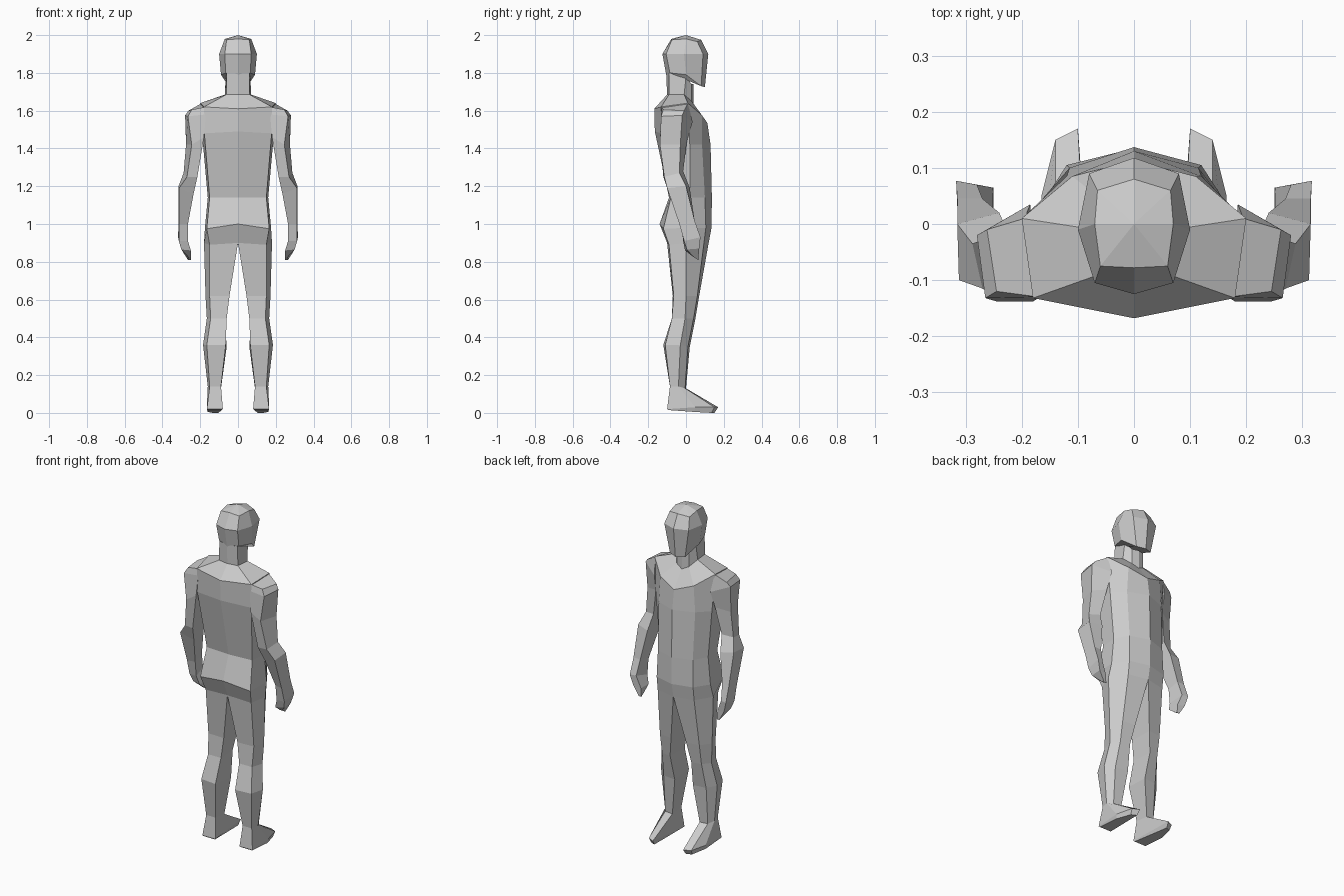
import bpy, bmesh

grey = bpy.data.materials.new("plain_grey")
grey.diffuse_color = (0.6, 0.6, 0.6, 1)


def loft(name, rings):
    """Skin closed rings of equal length and cap both ends."""
    bm = bmesh.new()
    loops = [[bm.verts.new(p) for p in r] for r in rings]
    n = len(loops[0])
    for a, b in zip(loops, loops[1:]):
        for i in range(n):
            j = (i + 1) % n
            bm.faces.new((a[i], a[j], b[j], b[i]))
    bm.faces.new(loops[0])
    bm.faces.new(loops[-1])
    bmesh.ops.remove_doubles(bm, verts=bm.verts, dist=0.0005)
    bmesh.ops.recalc_face_normals(bm, faces=bm.faces)
    me = bpy.data.meshes.new(name)
    bm.to_mesh(me)
    bm.free()
    me.materials.append(grey)
    ob = bpy.data.objects.new(name, me)
    bpy.context.collection.objects.link(ob)
    return ob


def symmetric(half):
    """Complete a half ring running from back centre to front centre."""
    return half + [(-x, y, z) for x, y, z in reversed(half[1:-1])]


def pair(name, rings):
    loft("right_" + name, rings)
    loft("left_" + name, [[(-x, y, z) for x, y, z in r] for r in rings])


# Torso and neck: back centre, back corner, side, front corner, front centre
hip = [(0, -.10, .90), (.15, -.09, .89), (.18, 0, .90), (.12, .095, .90), (0, .12, .90)]
torso = [
    hip,
    [(0, -.14, 1.0), (.165, -.12, .975), (.175, .02, .98), (.12, .105, .98), (0, .135, .98)],
    [(0, -.09, 1.14), (.15, -.08, 1.14), (.16, .02, 1.14), (.115, .10, 1.14), (0, .137, 1.14)],
    [(0, -.165, 1.49), (.178, -.13, 1.48), (.185, .02, 1.42), (.12, .085, 1.42), (0, .13, 1.42)],
    [(0, -.168, 1.61), (.18, -.132, 1.62), (.2, .01, 1.64), (.11, .085, 1.575), (0, .113, 1.535)],
    [(0, -.10, 1.685), (.062, -.09, 1.685), (.07, -.01, 1.685), (.04, .03, 1.65), (0, .04, 1.63)],
    [(0, -.105, 1.80), (.06, -.09, 1.80), (.065, 0, 1.78), (.04, .03, 1.74), (0, .04, 1.74)],
]
loft("torso", [symmetric(r) for r in torso])

# Head, closing to a point at the crown
head = [
    [(0, -.105, 1.79), (.065, -.085, 1.80), (.09, 0, 1.79), (.05, .08, 1.73), (0, .10, 1.725)],
    [(0, -.125, 1.90), (.07, -.105, 1.90), (.10, -.01, 1.90), (.08, .09, 1.90), (0, .118, 1.90)],
    [(0, -.078, 1.98), (.06, -.075, 1.975), (.07, 0, 1.98), (.065, .06, 1.965), (0, .08, 1.975)],
    [(0, 0, 2.0)] * 5,
]
loft("head", [symmetric(r) for r in head])

# Legs run from the hip ring down to the sole
leg = [
    hip,
    [(.045, -.07, .62), (.15, -.065, .62), (.172, 0, .62), (.13, .06, .62), (.05, .07, .62)],
    [(.06, -.075, .50), (.145, -.075, .50), (.165, -.005, .50), (.13, .04, .50), (.07, .05, .50)],
    [(.065, -.12, .36), (.165, -.11, .36), (.185, -.03, .36), (.14, .01, .35), (.06, .02, .35)],
    [(.09, -.085, .14), (.15, -.085, .14), (.16, -.04, .14), (.14, -.005, .13), (.09, 0, .13)],
    [(.08, -.10, .02), (.165, -.10, .02), (.165, .05, .03), (.14, .15, .03), (.10, .17, .03)],
    [(.085, -.095, .015), (.16, -.095, .015), (.16, .045, .005), (.135, .135, 0), (.105, .15, 0)],
]
pair("leg", leg)

# Arms: inner back, outer back, outer front, inner front
arm = [
    [(.17, -.13, 1.62), (.245, -.12, 1.605), (.262, -.01, 1.60), (.195, .01, 1.638)],
    [(.17, -.132, 1.58), (.265, -.132, 1.57), (.28, -.02, 1.575), (.185, .035, 1.54)],
    [(.18, -.138, 1.46), (.245, -.138, 1.42), (.275, -.03, 1.42), (.195, .005, 1.44)],
    [(.215, -.12, 1.25), (.27, -.115, 1.25), (.288, -.035, 1.27), (.225, -.015, 1.28)],
    [(.235, -.08, 1.16), (.312, -.10, 1.19), (.315, 0, 1.20), (.24, .02, 1.19)],
    [(.265, -.025, 1.0), (.312, -.035, 1.0), (.315, .045, 1.02), (.27, .045, 1.02)],
    [(.265, -.015, .91), (.313, -.01, .91), (.317, .077, .93), (.28, .07, .93)],
    [(.25, -.005, .86), (.30, .005, .865), (.30, .07, .87), (.252, .065, .86)],
    [(.25, .04, .825), (.262, .04, .825), (.265, .065, .81), (.25, .065, .81)],
]
pair("arm", arm)
